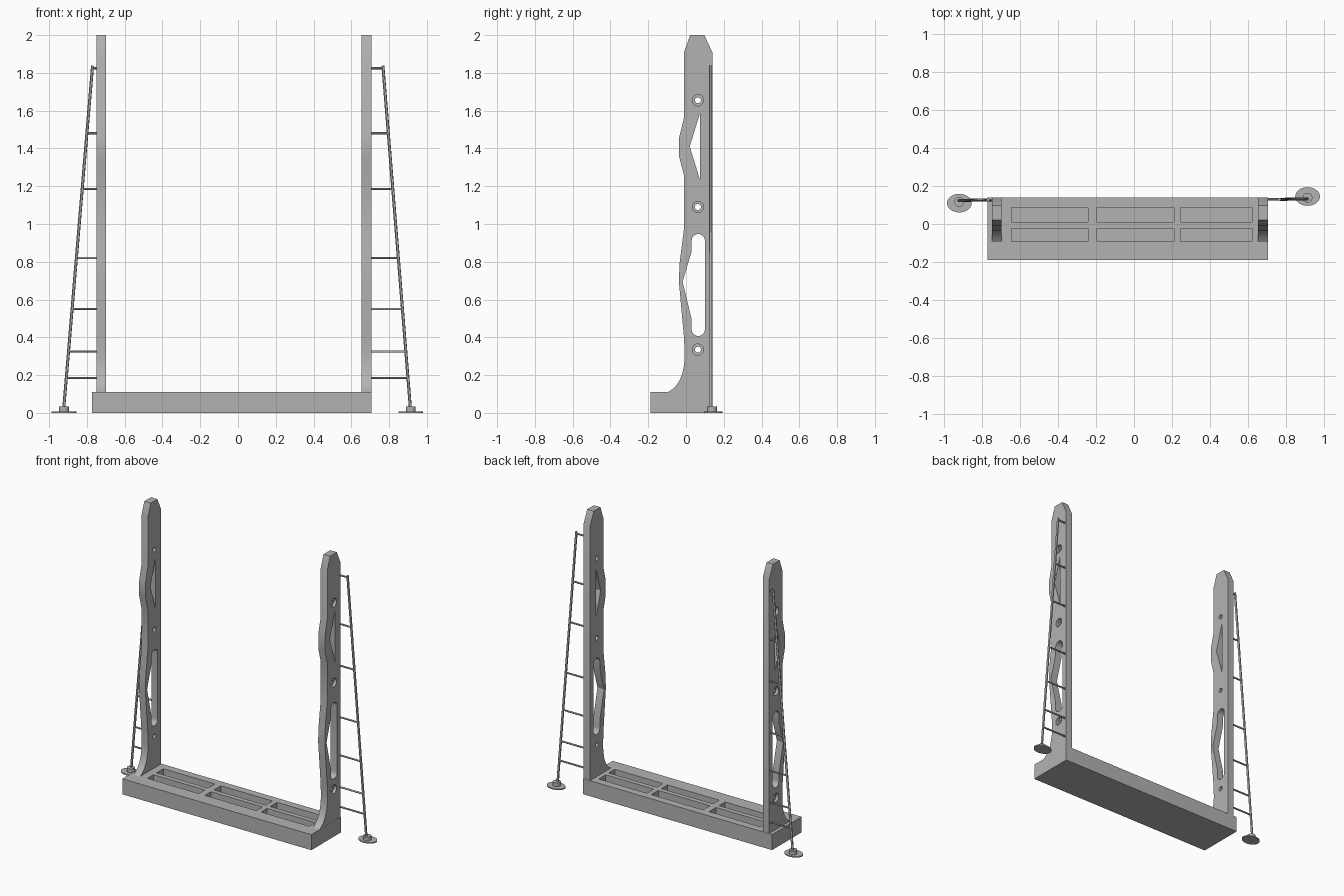
import bpy, bmesh, math
from mathutils import Vector

if "Cube" in bpy.data.objects:
    bpy.data.objects.remove(bpy.data.objects["Cube"])

grey = bpy.data.materials.new("plain grey")
grey.use_nodes = True
grey.diffuse_color = (0.45, 0.45, 0.45, 1)
grey.node_tree.nodes["Principled BSDF"].inputs["Base Color"].default_value = grey.diffuse_color


def make(name, bm):
    bmesh.ops.recalc_face_normals(bm, faces=bm.faces)
    mesh = bpy.data.meshes.new(name)
    bm.to_mesh(mesh)
    bm.free()
    mesh.materials.append(grey)
    obj = bpy.data.objects.new(name, mesh)
    bpy.context.collection.objects.link(obj)
    return obj


def prism(name, outline, x0, x1):
    """Extrude a (y, z) outline from x0 to x1."""
    bm = bmesh.new()
    face = bm.faces.new([bm.verts.new((x0, y, z)) for y, z in outline])
    out = bmesh.ops.extrude_face_region(bm, geom=[face])
    moved = [v for v in out["geom"] if isinstance(v, bmesh.types.BMVert)]
    bmesh.ops.translate(bm, verts=moved, vec=(x1 - x0, 0, 0))
    return make(name, bm)


def box(name, x0, x1, y0, y1, z0, z1):
    return prism(name, [(y0, z0), (y1, z0), (y1, z1), (y0, z1)], x0, x1)


def arc(y, z, r, start, end, n):
    angles = [math.radians(start + (end - start) * i / n) for i in range(n + 1)]
    return [(y + r * math.cos(a), z + r * math.sin(a)) for a in angles]


def rod(name, a, b, r, sides=12, stretch=1.0):
    a, b = Vector(a), Vector(b)
    bm = bmesh.new()
    bmesh.ops.create_cone(bm, cap_ends=True, segments=sides, radius1=r, radius2=r,
                          depth=(b - a).length)
    bmesh.ops.scale(bm, verts=bm.verts, vec=(stretch, 1, 1))
    bm.transform((b - a).to_track_quat("Z", "Y").to_matrix().to_4x4())
    bmesh.ops.translate(bm, verts=bm.verts, vec=(a + b) / 2)
    obj = make(name, bm)
    smooth(obj)
    return obj


def activate(obj):
    bpy.ops.object.select_all(action="DESELECT")
    obj.select_set(True)
    bpy.context.view_layer.objects.active = obj


def smooth(obj):
    activate(obj)
    bpy.ops.object.shade_smooth_by_angle(angle=math.radians(30))


def cut(obj, cutters):
    for cutter in cutters:
        cutter.hide_render = True
        mod = obj.modifiers.new("cut", "BOOLEAN")
        mod.operation, mod.solver, mod.object = "DIFFERENCE", "EXACT", cutter
        activate(obj)
        bpy.ops.object.modifier_apply(modifier=mod.name)
        bpy.data.objects.remove(cutter)


# Base slab with six shallow pockets
base = box("base", -0.773, 0.707, -0.189, 0.141, 0, 0.11)
pockets = []
for x0, x1 in ((-0.645, -0.242), (-0.195, 0.21), (0.245, 0.622)):
    for y0, y1 in ((0.01, 0.087), (-0.092, -0.024)):
        pockets.append(box("pocket_cutter", x0, x1, y0, y1, 0.05, 0.2))
cut(base, pockets)

# Post outline: curved foot, two bulges on the front edge, chamfered tip
foot = [(-0.095, 0.11), (-0.07, 0.127), (-0.048, 0.15), (-0.03, 0.18),
        (-0.018, 0.215), (-0.01, 0.255), (-0.007, 0.3)]
front_edge = [(-0.01, 0.39), (-0.038, 0.7), (-0.033, 0.8), (-0.01, 0.98), (-0.01, 1.255),
              (-0.036, 1.355), (-0.036, 1.46), (-0.01, 1.565), (-0.01, 1.91)]
tip = [(0.022, 2.0), (0.097, 2.0), (0.139, 1.91)]
outline = [(0.139, 0.01), (-0.095, 0.01)] + foot + front_edge + tip

# Post openings
slot = (arc(0.065, 0.912, 0.035, 0, 180, 12) + [(0.03, 0.855), (-0.018, 0.695), (0.03, 0.495)]
        + arc(0.065, 0.442, 0.035, 180, 360, 12))
triangle = [(0.075, 1.59), (0.02, 1.41), (0.075, 1.23)]

# Posts and side ladders: outer face, inner face, pole foot and top, pad centre
sides = {
    "left": (0.706, 0.654, (0.913, 0.132), (0.767, 0.13), (0.915, 0.145)),
    "right": (-0.749, -0.699, (-0.923, 0.124), (-0.77, 0.127), (-0.921, 0.11)),
}
for side, (outer, inner, low, high, pad) in sides.items():
    s = 1 if outer > 0 else -1
    post = prism(side + "_post", outline, inner, outer)
    cutters = [prism("opening_cutter", shape, inner - s * 0.1, outer + s * 0.1)
               for shape in (slot, triangle)]
    for z in (0.335, 1.09, 1.655):
        cutters.append(rod("hole_cutter", (inner - s * 0.1, 0.063, z),
                           (outer + s * 0.1, 0.063, z), 0.016, 20))
        cutters.append(rod("bore_cutter", (outer - s * 0.02, 0.063, z),
                           (outer + s * 0.1, 0.063, z), 0.03, 24))
    cut(post, cutters)
    smooth(post)

    bottom, top = Vector((*low, 0.02)), Vector((*high, 1.838))
    rod(side + "_ladder_pole", bottom, top, 0.008)
    for i, z in enumerate((0.185, 0.325, 0.55, 0.82, 1.185, 1.48, 1.825)):
        p = bottom.lerp(top, (z - bottom.z) / (top.z - bottom.z))
        rod(f"{side}_ladder_rung_{i + 1}", (outer - s * 0.005, p.y, z), p, 0.006)

    # Oval ground pad with a round socket
    rod(side + "_pad", (*pad, 0), (*pad, 0.008), 0.049, 32, 1.33)
    hub = (pad[0], (pad[1] + low[1]) / 2)
    rod(side + "_pad_socket", (*hub, 0.006), (*hub, 0.035), 0.026, 24)
